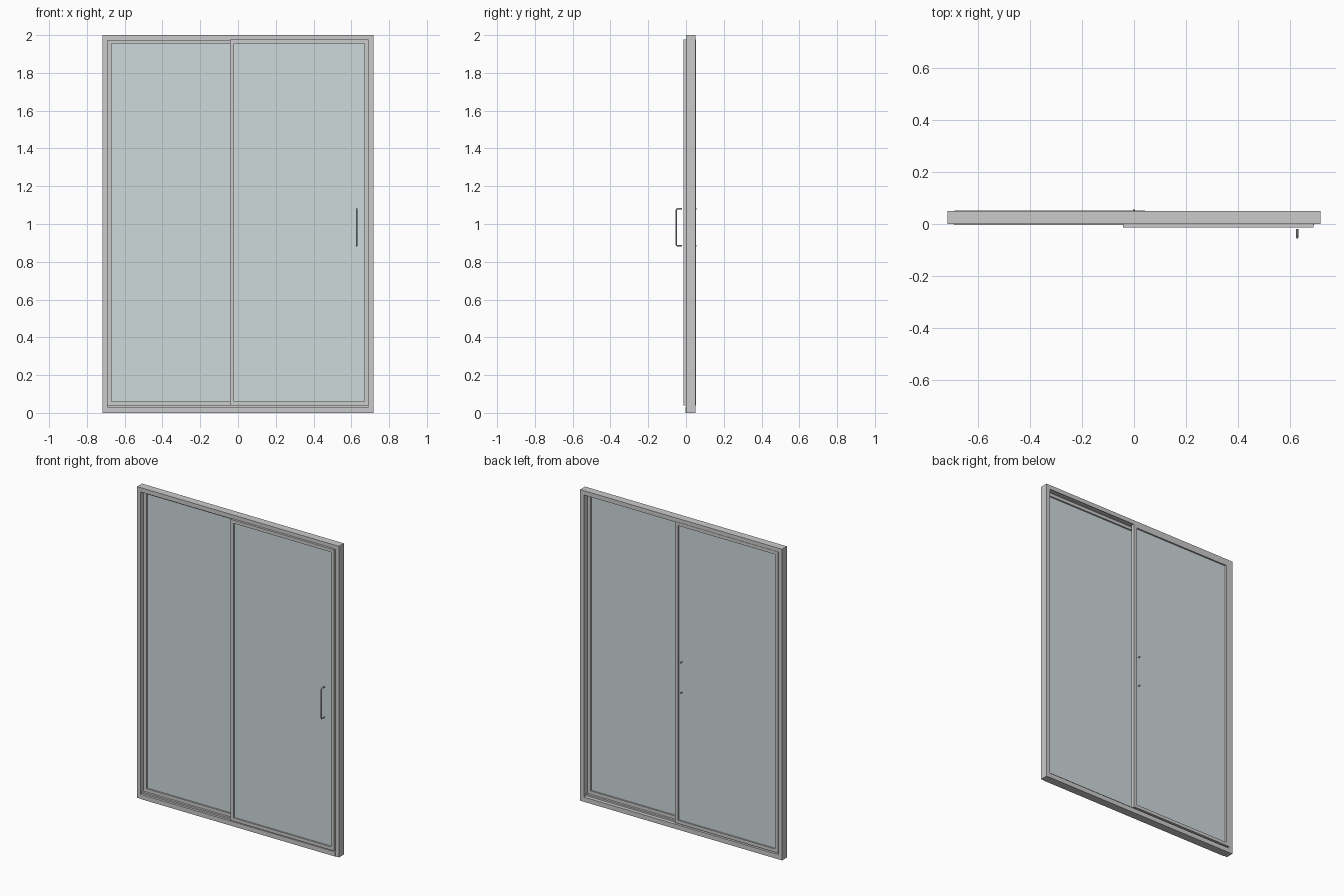
import bpy, bmesh
from mathutils import Vector

if "Cube" in bpy.data.objects:
    bpy.data.objects.remove(bpy.data.objects["Cube"])

glass_mat = bpy.data.materials.new("tinted_glass")
glass_mat.diffuse_color = (0.62, 0.70, 0.71, 0.5)
glass_mat.use_nodes = True
glass_mat.node_tree.nodes["Principled BSDF"].inputs["Base Color"].default_value = glass_mat.diffuse_color


def finish(name, bm, mat=None):
    bmesh.ops.recalc_face_normals(bm, faces=bm.faces)
    mesh = bpy.data.meshes.new(name)
    bm.to_mesh(mesh)
    bm.free()
    ob = bpy.data.objects.new(name, mesh)
    bpy.context.collection.objects.link(ob)
    if mat:
        mesh.materials.append(mat)
    return ob


def add_box(bm, x0, x1, y0, y1, z0, z1):
    verts = bmesh.ops.create_cube(bm, size=1)["verts"]
    for v in verts:
        v.co = Vector(((x0, x1)[v.co.x > 0], (y0, y1)[v.co.y > 0], (z0, z1)[v.co.z > 0]))


def box(name, *b, mat=None):
    bm = bmesh.new()
    add_box(bm, *b)
    return finish(name, bm, mat)


def extrude_x(name, profile, x0, x1):
    """Sweep a (y, z) profile along x."""
    bm = bmesh.new()
    face = bm.faces.new([bm.verts.new((x0, y, z)) for y, z in profile])
    out = bmesh.ops.extrude_face_region(bm, geom=[face])["geom"]
    moved = [g for g in out if isinstance(g, bmesh.types.BMVert)]
    bmesh.ops.translate(bm, vec=(x1 - x0, 0, 0), verts=moved)
    return finish(name, bm)


def panel(name, x0, x1, y0, y1, z0=0.04, z1=1.976, w=0.021):
    """Framed glass leaf: mitred frame ring plus a thin pane."""
    bm = bmesh.new()
    rings = []
    for y in (y0, y1):
        for d in (0, w):
            rings.append([bm.verts.new(c) for c in (
                (x0 + d, y, z0 + d), (x1 - d, y, z0 + d),
                (x1 - d, y, z1 - d), (x0 + d, y, z1 - d))])
    fo, fi, bo, bi = rings
    for a, b in ((fo, fi), (fi, bi), (bi, bo), (bo, fo)):
        for i in range(4):
            j = (i + 1) % 4
            bm.faces.new((a[i], a[j], b[j], b[i]))
    finish(name + "_frame", bm)
    m, e = (y0 + y1) / 2, w - 0.004
    box(name + "_glass", x0 + e, x1 - e, m - 0.003, m + 0.003, z0 + e, z1 - e, mat=glass_mat)


def handle(name, x, y_bar, y_end, z0=0.885, z1=1.08):
    """Pull handle: rounded bar with two legs."""
    s = 0.008 if y_end > y_bar else -0.008
    cu = bpy.data.curves.new(name, "CURVE")
    cu.dimensions = "3D"
    cu.bevel_depth, cu.bevel_resolution, cu.use_fill_caps = 0.004, 2, True
    pts = [(y_end, z0), (y_bar + s, z0), (y_bar + s * .3, z0 + .0024), (y_bar, z0 + .008),
           (y_bar, z1 - .008), (y_bar + s * .3, z1 - .0024), (y_bar + s, z1), (y_end, z1)]
    sp = cu.splines.new("POLY")
    sp.points.add(len(pts) - 1)
    for p, (y, z) in zip(sp.points, pts):
        p.co = (x, y, z, 1)
    ob = bpy.data.objects.new(name, cu)
    bpy.context.collection.objects.link(ob)
    bpy.context.view_layer.objects.active = ob
    ob.select_set(True)
    bpy.ops.object.convert(target="MESH")
    bpy.ops.object.shade_smooth_by_angle()
    ob.select_set(False)


# Outer frame: side jambs, grooved header, stepped sill
for side, a, b in (("left", -0.718, -0.692), ("right", 0.692, 0.718)):
    box(side + "_jamb", a, b, 0, 0.05, 0, 2)
extrude_x("header", [(0, 1.972), (0, 2), (0.05, 2), (0.05, 1.972), (0.046, 1.972),
                     (0.046, 1.985), (0.004, 1.985), (0.004, 1.972)], -0.692, 0.692)
extrude_x("sill", [(-0.003, 0), (0.05, 0), (0.05, 0.03), (0.026, 0.03), (0.026, 0.04),
                   (0.012, 0.04), (0.012, 0.03), (-0.003, 0.03)], -0.692, 0.692)

# Two sliding leaves, overlapping in the middle
panel("front_door", -0.043, 0.691, -0.014, 0.012)
panel("back_door", -0.691, 0.043, 0.026, 0.052)

# Pull handles, the rear one sits between the leaves with its legs passing through
handle("front_handle", 0.628, -0.052, -0.02)
handle("back_handle", 0.0, 0.02, 0.056)
